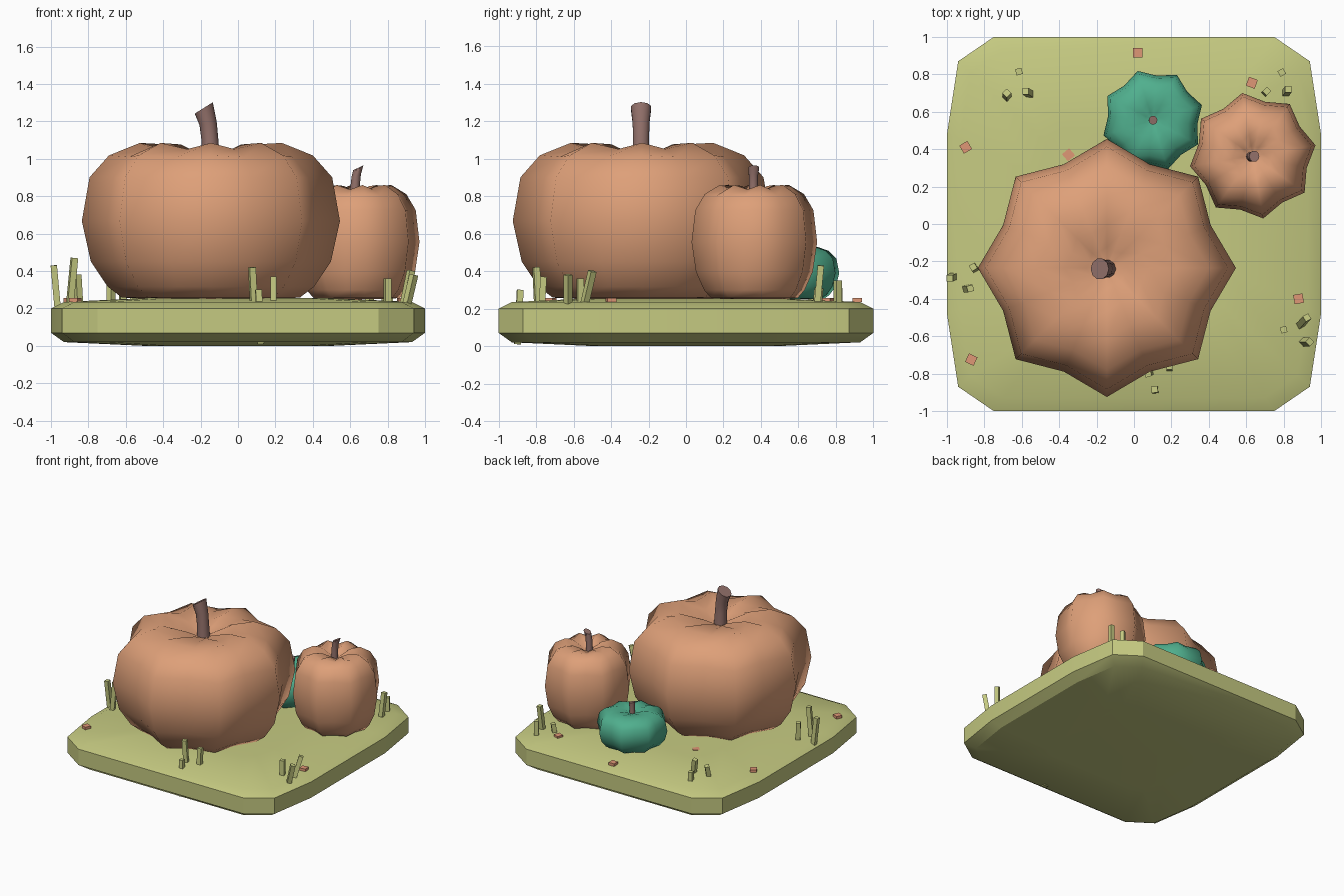
import bpy, bmesh, math
from mathutils import Vector, Matrix

if "Cube" in bpy.data.objects:
    bpy.data.objects.remove(bpy.data.objects["Cube"])


def material(name, rgb):
    m = bpy.data.materials.new(name)
    m.use_nodes = True
    m.diffuse_color = (*rgb, 1)
    m.node_tree.nodes["Principled BSDF"].inputs["Base Color"].default_value = (*rgb, 1)
    return m


GRASS = material("grass green", (0.56, 0.59, 0.22))
ORANGE = material("pumpkin orange", (0.73, 0.35, 0.19))
TEAL = material("unripe green", (0.08, 0.43, 0.27))
STEM = material("stem brown", (0.30, 0.17, 0.15))
LEAF = material("fallen leaf orange", (0.74, 0.31, 0.18))


def finish(name, bm, mat, angle=None):
    bmesh.ops.recalc_face_normals(bm, faces=bm.faces[:])
    mesh = bpy.data.meshes.new(name)
    bm.to_mesh(mesh)
    bm.free()
    mesh.materials.append(mat)
    ob = bpy.data.objects.new(name, mesh)
    bpy.context.collection.objects.link(ob)
    if angle:
        bpy.ops.object.select_all(action="DESELECT")
        ob.select_set(True)
        bpy.context.view_layer.objects.active = ob
        bpy.ops.object.shade_smooth_by_angle(angle=math.radians(angle))
    return ob


def loft(name, rings, mat, angle):
    """Skin a stack of closed rings and cap both ends."""
    bm = bmesh.new()
    loops = [[bm.verts.new(p) for p in ring] for ring in rings]
    n = len(loops[0])
    for a, b in zip(loops, loops[1:]):
        for i in range(n):
            j = (i + 1) % n
            bm.faces.new((a[i], a[j], b[j], b[i]))
    bm.faces.new(loops[0])
    bm.faces.new(loops[-1])
    return finish(name, bm, mat, angle)


# Ground slab: one quarter outline mirrored round, domed above and below
quarter = [(1, 0.48), (0.94, 0.87), (0.75, 1)]
outline = []
for sx, sy, order in ((1, 1, 1), (-1, 1, -1), (-1, -1, 1), (1, -1, -1)):
    outline += [(sx * x, sy * y) for x, y in quarter[::order]]
slab = [(0.5, 0), (0.93, 0.02), (1, 0.07), (1, 0.2), (0.93, 0.235), (0.5, 0.255)]
loft("ground_slab", [[(x * s, y * s, z) for x, y in outline] for s, z in slab], GRASS, 30)

# Pumpkin profile: radius, height and groove drop as fractions of full size
PROFILE = [(0.45, 0.0, 0), (0.69, 0.01, 0), (0.8, 0.08, 0), (0.93, 0.24, 0),
           (1, 0.5, 0), (0.94, 0.78, 0), (0.79, 0.92, 0.01), (0.55, 1, 0.04),
           (0.33, 0.99, 0.05), (0.16, 0.94, 0.03), (0.06, 0.9, 0)]


def pumpkin(name, centre, radius, height, turn, mat):
    rings = []
    for r, h, drop in PROFILE:
        ring = []
        for i in range(16):
            a = math.radians(turn) + i * math.pi / 8
            groove = i % 2
            rr = radius * r * (0.87 if groove else 1)
            z = 0.25 + height * (h - drop * groove)
            ring.append((centre[0] + rr * math.cos(a), centre[1] + rr * math.sin(a), z))
        rings.append(ring)
    loft(name, rings, mat, 80)


def stem(name, path, radii, tilts):
    """Bent stalk; each ring leans in x by its tilt."""
    rings = []
    for p, r, t in zip(path, radii, tilts):
        rot = Matrix.Rotation(math.radians(t), 3, "Y")
        rings.append([Vector(p) + rot @ Vector((r * math.cos(k * math.pi / 5),
                      r * math.sin(k * math.pi / 5), 0)) for k in range(10)])
    loft(name, rings, STEM, 40)


BIG, SMALL, GREEN = (-0.145, -0.235), (0.635, 0.365), (0.1, 0.555)
pumpkin("large_pumpkin", BIG, 0.69, 0.835, 0, ORANGE)
pumpkin("small_pumpkin", SMALL, 0.34, 0.61, 9.5, ORANGE)
pumpkin("green_pumpkin", GREEN, 0.275, 0.28, 17, TEAL)

stem("large_stem", [(-0.145, -0.24, 0.98), (-0.15, -0.24, 1.1), (-0.16, -0.24, 1.19),
                    (-0.183, -0.24, 1.272)], [0.05, 0.045, 0.047, 0.057], [0, -3, -12, -32])
stem("small_stem", [(0.625, 0.36, 0.78), (0.627, 0.36, 0.86), (0.632, 0.36, 0.91),
                    (0.643, 0.362, 0.952)], [0.027, 0.025, 0.026, 0.03], [0, -5, -15, -25])
stem("green_stem", [(0.1, 0.555, 0.49), (0.1, 0.555, 0.54), (0.102, 0.555, 0.59)],
     [0.022, 0.02, 0.024], [0, 4, 15])


def box(name, base, tip, width, turn, mat):
    """Square bar running from base to tip."""
    a, b = Vector(base), Vector(tip)
    axis = b - a
    rot = Vector((0, 0, 1)).rotation_difference(axis).to_matrix().to_4x4()
    bm = bmesh.new()
    bmesh.ops.create_cube(bm, size=1, matrix=Matrix.Translation((a + b) / 2) @ rot
                          @ Matrix.Rotation(math.radians(turn), 4, "Z")
                          @ Matrix.Diagonal((width, width, axis.length, 1)))
    finish(name, bm, mat)


# Grass blades: x, y, top height, lean in x, lean in y
BLADES = [
    (-0.965, -0.28, 0.43, -0.02, -0.01), (-0.9, -0.345, 0.47, 0.025, 0),
    (-0.85, -0.24, 0.38, -0.01, 0.01), (-0.68, 0.67, 0.33, 0, 0.03),
    (-0.55, 0.69, 0.36, -0.03, 0.02), (-0.615, 0.815, 0.31, 0, 0),
    (0.79, 0.81, 0.35, 0, 0), (0.7, 0.7, 0.31, 0.01, 0.01),
    (0.81, 0.7, 0.43, 0.015, 0.02), (0.8, -0.565, 0.36, 0, 0),
    (0.885, -0.545, 0.4, 0.04, 0.045), (0.9, -0.63, 0.38, 0.04, 0),
    (0.19, -0.77, 0.37, 0, 0.01), (0.085, -0.79, 0.42, -0.01, -0.01)]
for i, (x, y, top, dx, dy) in enumerate(BLADES):
    box(f"grass_blade_{i + 1}", (x, y, 0.21), (x + dx, y + dy, top), 0.034, 15 * (i % 4), GRASS)
box("deep_grass_blade", (0.12, -0.9, 0.01), (0.11, -0.885, 0.3), 0.034, 5, GRASS)

# Fallen leaves: x, y, turn
LEAVES = [(0.02, 0.915, 0), (0.63, 0.755, -20), (-0.9, 0.41, 30),
          (-0.35, 0.37, 40), (0.88, -0.4, 10), (-0.87, -0.725, -25)]
for i, (x, y, turn) in enumerate(LEAVES):
    box(f"fallen_leaf_{i + 1}", (x, y, 0.235), (x, y, 0.257), 0.05, turn, LEAF)
